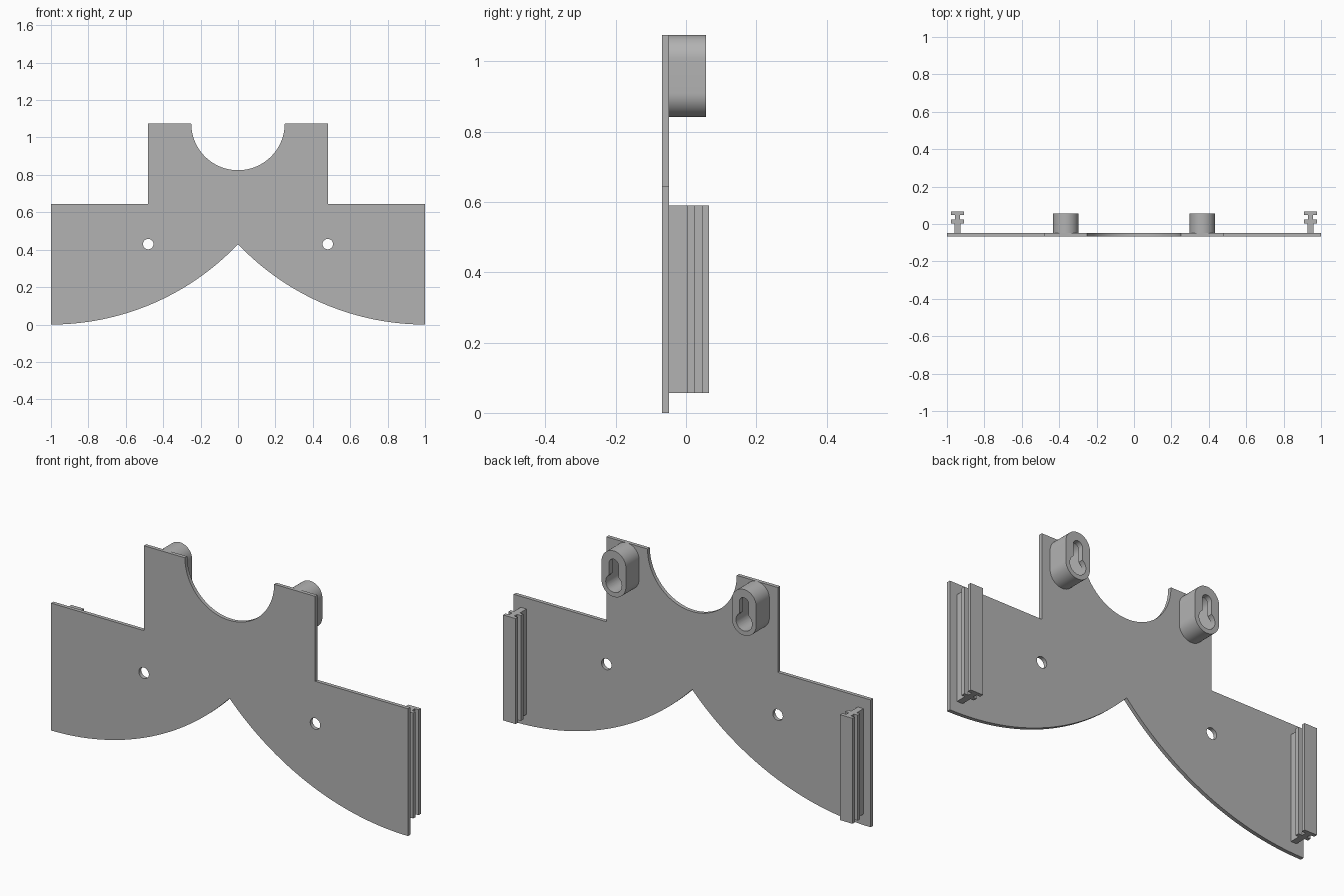
import bpy, bmesh
from math import sin, cos, pi, sqrt, asin, radians
from mathutils import Vector

cube = bpy.data.objects.get("Cube")
if cube:
    bpy.data.objects.remove(cube, do_unlink=True)

grey = bpy.data.materials.new("plain grey")
grey.use_nodes = True
grey.diffuse_color = (0.45, 0.45, 0.45, 1)
grey.node_tree.nodes["Principled BSDF"].inputs["Base Color"].default_value = (0.45, 0.45, 0.45, 1)

BACK = -0.049     # rear face of the plate
FRONT = -0.068    # front face of the plate


def arc(cx, cz, r, a0, a1, n=32):
    """Points along an arc, angles in degrees."""
    angles = [radians(a0 + (a1 - a0) * i / n) for i in range(n + 1)]
    return [(cx + r * cos(a), cz + r * sin(a)) for a in angles]


def prism(name, outline, start, end, axis="Y"):
    """Extrude a closed outline along y (outline in xz) or z (outline in xy)."""
    bm = bmesh.new()
    place = (lambda u, v: (u, start, v)) if axis == "Y" else (lambda u, v: (u, v, start))
    move = Vector((0, end - start, 0)) if axis == "Y" else Vector((0, 0, end - start))
    face = bm.faces.new([bm.verts.new(place(u, v)) for u, v in outline])
    result = bmesh.ops.extrude_face_region(bm, geom=[face], use_keep_orig=True)
    bmesh.ops.translate(bm, vec=move, verts=[g for g in result["geom"] if isinstance(g, bmesh.types.BMVert)])
    bmesh.ops.recalc_face_normals(bm, faces=bm.faces)
    mesh = bpy.data.meshes.new(name)
    bm.to_mesh(mesh)
    bm.free()
    mesh.materials.append(grey)
    obj = bpy.data.objects.new(name, mesh)
    bpy.context.collection.objects.link(obj)
    return obj


def cut(obj, cutter):
    """Subtract the cutter and discard it."""
    cutter.hide_render = True
    mod = obj.modifiers.new("cut", "BOOLEAN")
    mod.operation = "DIFFERENCE"
    mod.solver = "EXACT"
    mod.object = cutter
    graph = bpy.context.evaluated_depsgraph_get()
    mesh = bpy.data.meshes.new_from_object(obj.evaluated_get(graph))
    obj.modifiers.clear()
    obj.data = mesh
    bpy.data.objects.remove(cutter, do_unlink=True)


def smooth(obj):
    bpy.ops.object.select_all(action="DESELECT")
    obj.select_set(True)
    bpy.context.view_layer.objects.active = obj
    bpy.ops.object.shade_smooth_by_angle(angle=radians(30))


def stadium(cx, low, high, r):
    return arc(cx, low, r, 180, 360) + arc(cx, high, r, 0, 180)


# Back plate: twin sweeping lower arcs, stepped shoulders, round top notch
peak, top, shoulder, step = 0.43, 1.075, 0.645, 0.48
R = (1 + peak ** 2) / (2 * peak)
sweep = -90 + asin(1 / R) * 180 / pi
left_arc = arc(-1, R, R, -90, sweep, 40)
right_arc = [(-x, z) for x, z in reversed(left_arc)][1:]
outline = left_arc + right_arc
outline += [(1, shoulder), (step, shoulder), (step, top)]
outline += arc(0, top, 0.25, 0, -180, 48)
outline += [(-step, top), (-step, shoulder), (-1, shoulder)]
plate = prism("back_plate", outline, FRONT, BACK)

for side, s in (("left", 1), ("right", -1)):
    # Screw hole
    cut(plate, prism("hole_cutter", arc(s * step, peak, 0.028, 0, 360)[:-1], -0.1, 0.0))

    # Hanging boss with a keyhole opening into a wider pocket
    cx, low, high = s * 0.365, 0.91, 1.007
    boss = prism(side + "_keyhole_boss", stadium(cx, low, high, 0.068), BACK, 0.057)
    cut(boss, prism("pocket_cutter", stadium(cx, low, high, 0.045), -0.06, 0.03))
    half_slot, big = 0.026, 0.045
    a = asin(half_slot / big) * 180 / pi
    keyhole = arc(cx, low, big, 90 + a, 450 - a) + arc(cx, high, half_slot, 0, 180, 20)
    cut(boss, prism("keyhole_cutter", keyhole, 0.0, 0.08))
    smooth(boss)

    # Vertical double-flanged rail
    half = [(0.016, BACK), (0.016, 0.004), (0.035, 0.004), (0.035, 0.024),
            (0.014, 0.024), (0.014, 0.047), (0.035, 0.047), (0.035, 0.066)]
    section = half + [(-x, y) for x, y in reversed(half)]
    prism(side + "_rail", [(s * 0.944 + x, y) for x, y in section], 0.056, 0.59, "Z")

smooth(plate)
